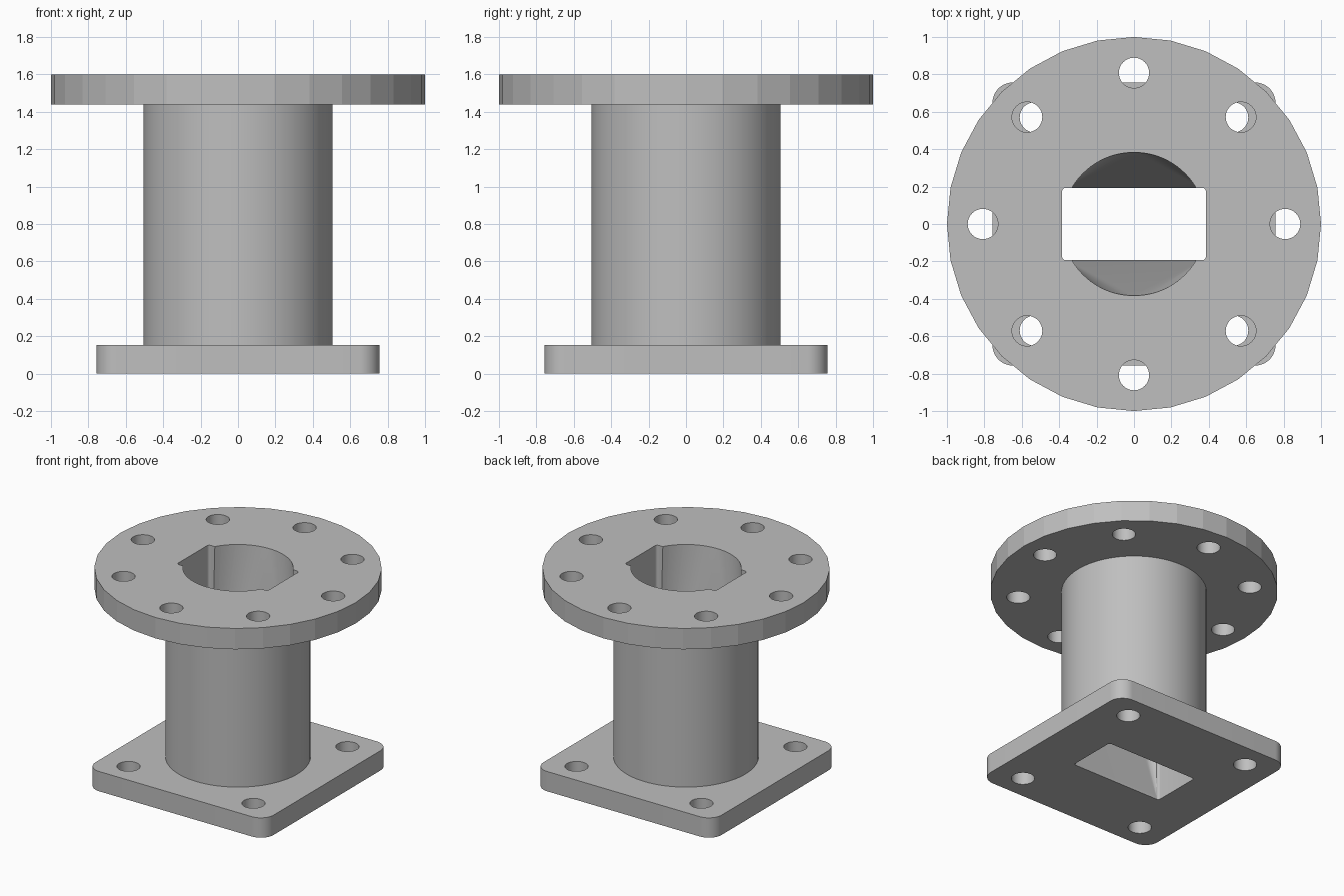
import bpy, bmesh, math

cube = bpy.data.objects.get("Cube")
if cube:
    bpy.data.objects.remove(cube, do_unlink=True)

grey = bpy.data.materials.new("plain_grey")
grey.use_nodes = True
grey.diffuse_color = (0.52, 0.52, 0.52, 1)
grey.node_tree.nodes["Principled BSDF"].inputs["Base Color"].default_value = grey.diffuse_color


def circle(r, n, cx=0, cy=0):
    return [(cx + r * math.cos(2 * math.pi * i / n),
             cy + r * math.sin(2 * math.pi * i / n)) for i in range(n)]


def rounded_rect(hx, hy, r, steps):
    pts = []
    for k, (sx, sy) in enumerate([(1, 1), (-1, 1), (-1, -1), (1, -1)]):
        for i in range(steps + 1):
            a = math.pi / 2 * (k + i / steps)
            pts.append((sx * (hx - r) + r * math.cos(a), sy * (hy - r) + r * math.sin(a)))
    return pts


def new_object(name, bm):
    bmesh.ops.recalc_face_normals(bm, faces=bm.faces)
    mesh = bpy.data.meshes.new(name)
    bm.to_mesh(mesh)
    bm.free()
    mesh.materials.append(grey)
    ob = bpy.data.objects.new(name, mesh)
    bpy.context.collection.objects.link(ob)
    return ob


def prism(name, outline, z0, z1):
    bm = bmesh.new()
    low = [bm.verts.new((x, y, z0)) for x, y in outline]
    high = [bm.verts.new((x, y, z1)) for x, y in outline]
    bm.faces.new(low[::-1])
    bm.faces.new(high)
    n = len(outline)
    for i in range(n):
        j = (i + 1) % n
        bm.faces.new((low[i], low[j], high[j], high[i]))
    return new_object(name, bm)


def hull(name, low, z0, high, z1):
    bm = bmesh.new()
    for outline, z in ((low, z0), (high, z1)):
        for x, y in outline:
            bm.verts.new((x, y, z))
    bmesh.ops.convex_hull(bm, input=bm.verts)
    return new_object(name, bm)


def combine(target, tool, operation):
    mod = target.modifiers.new(operation.lower(), 'BOOLEAN')
    mod.operation = operation
    mod.solver = 'EXACT'
    mod.object = tool
    bpy.context.view_layer.objects.active = target
    bpy.ops.object.modifier_apply(modifier=mod.name)
    bpy.data.objects.remove(tool, do_unlink=True)


# Square base, tube and round flange fused into one solid
adapter = prism("flanged_tube_adapter", rounded_rect(0.757, 0.757, 0.11, 12), 0, 0.152)
combine(adapter, prism("tube", circle(0.505, 96), 0.05, 1.55), 'UNION')
combine(adapter, prism("round_flange", circle(1, 32), 1.44, 1.6), 'UNION')

# Bore: straight rectangular passage plus a taper opening to a circle
combine(adapter, prism("passage", rounded_rect(0.385, 0.193, 0.02, 6), -0.1, 1.7), 'DIFFERENCE')
combine(adapter, hull("taper", rounded_rect(0.383, 0.191, 0.02, 6), 0.005,
                      circle(0.384, 96), 1.61), 'DIFFERENCE')

# Eight bolt holes in the round flange
for i in range(8):
    a = math.pi / 4 * i
    hole = circle(0.081, 48, 0.808 * math.cos(a), 0.808 * math.sin(a))
    combine(adapter, prism("flange_hole", hole, 1.3, 1.7), 'DIFFERENCE')

# Four bolt holes in the base
for sx in (-1, 1):
    for sy in (-1, 1):
        hole = circle(0.081, 48, sx * 0.53, sy * 0.57)
        combine(adapter, prism("base_hole", hole, -0.1, 0.3), 'DIFFERENCE')

# Smooth the round walls, keep the flange rim faceted
bpy.ops.object.select_all(action='DESELECT')
adapter.select_set(True)
bpy.context.view_layer.objects.active = adapter
bpy.ops.object.shade_smooth_by_angle(angle=math.radians(10))
